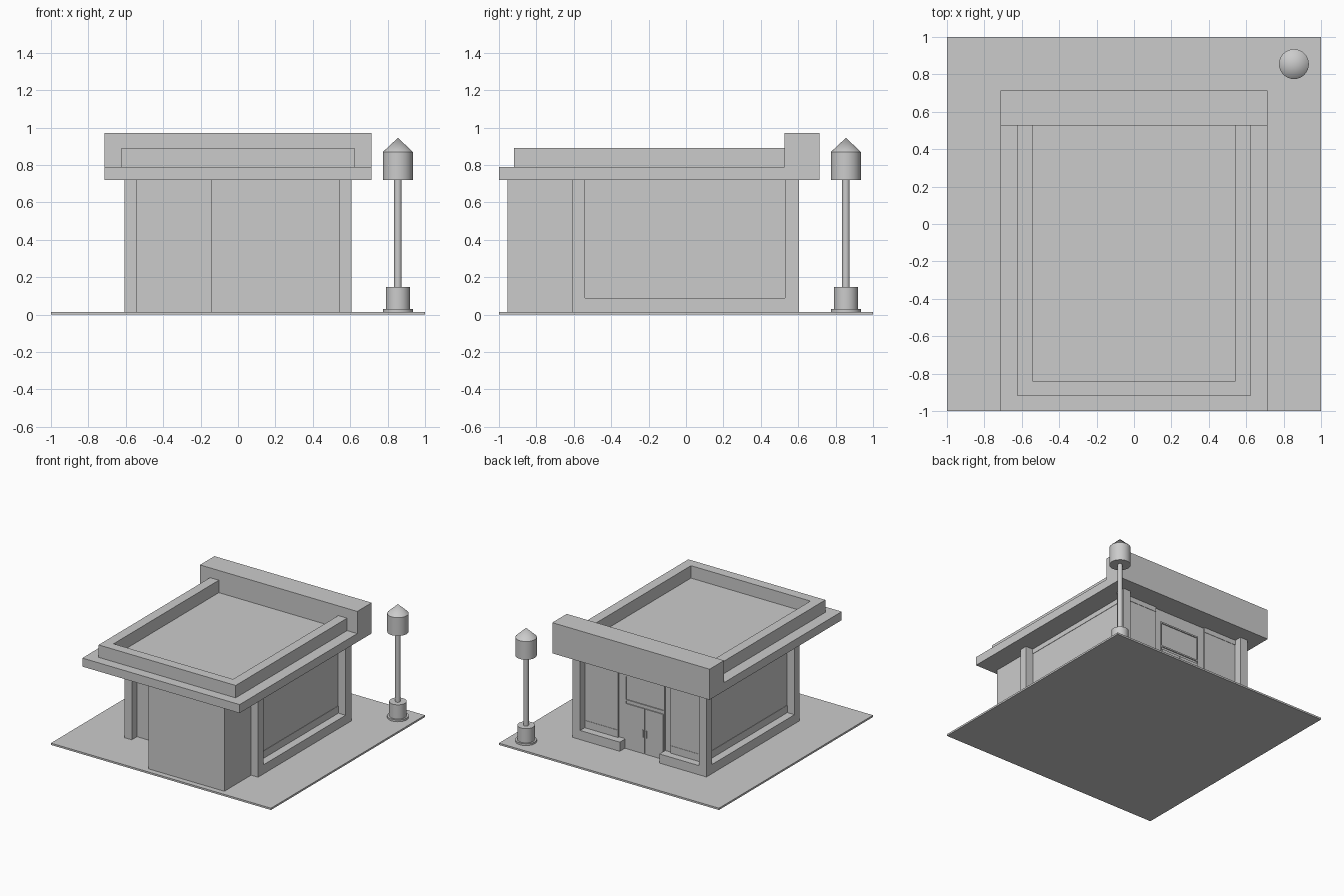
import bpy

if "Cube" in bpy.data.objects:
    bpy.data.objects.remove(bpy.data.objects["Cube"], do_unlink=True)

grey = bpy.data.materials.new("plain grey")
grey.use_nodes = True
COLOUR = (0.6, 0.6, 0.6, 1)
grey.diffuse_color = COLOUR
grey.node_tree.nodes["Principled BSDF"].inputs["Base Color"].default_value = COLOUR


def finish(name):
    ob = bpy.context.object
    ob.name = name
    ob.data.materials.append(grey)
    return ob


def box(name, x, y, z):
    """Box from (low, high) pairs on each axis."""
    bpy.ops.mesh.primitive_cube_add(size=1, location=[sum(p) / 2 for p in (x, y, z)])
    bpy.context.object.scale = [p[1] - p[0] for p in (x, y, z)]
    bpy.ops.object.transform_apply(location=False, rotation=False, scale=True)
    return finish(name)


def mirrored(name, x, y, z):
    """A box and its twin across x = 0."""
    box("left_" + name, x, y, z)
    box("right_" + name, (-x[1], -x[0]), y, z)


def turned(name, z, r1, r2):
    """Round lamp part, with bottom radius r1 and top radius r2."""
    bpy.ops.mesh.primitive_cone_add(vertices=32, radius1=r1, radius2=r2,
                                    depth=z[1] - z[0], location=(LAMP, LAMP, sum(z) / 2))
    finish(name)
    bpy.ops.object.shade_smooth_by_angle()


GROUND, SILL, EAVES, DECK = 0.015, 0.09, 0.72, 0.79
OUT, INN = 0.608, 0.54
WALL = (GROUND, EAVES)
LAMP = 0.855

# Ground slab and walls
box("ground_slab", (-1, 1), (-1, 1), (0, GROUND))
box("wall_core", (-INN, INN), (-INN, INN - 0.012), WALL)
box("rear_annex", (-0.145, 0.545), (-0.955, -INN), WALL)

# Corner posts and side sills
for end, y in (("front", (-OUT, -INN)), ("back", (INN - 0.012, OUT - 0.005))):
    mirrored(end + "_post", (INN, OUT), y, WALL)
mirrored("side_sill", (INN, OUT), (-INN, INN), (GROUND, SILL))

# Side window frames, just proud of the wall
for part, y, z in (("low_rail", (-INN, INN), (SILL, 0.15)),
                   ("top_rail", (-INN, INN), (0.68, EAVES))):
    mirrored("side_" + part, (INN, INN + 0.003), y, z)

# Shop front: windows beside a slightly recessed entrance
FRONT = (INN - 0.012, INN)
mirrored("shop_window", (0.238, INN), FRONT, WALL)
mirrored("shop_window_low_rail", (0.238, INN), (INN, INN + 0.003), (SILL, 0.15))
mirrored("shop_window_top_rail", (0.238, INN), (INN, INN + 0.003), (0.68, EAVES))
mirrored("shop_sill", (0.18, INN), (INN - 0.012, OUT - 0.005), (GROUND, SILL))

# Double doors, and the framed sign panel above
PLATE = (INN - 0.012, INN - 0.004)
mirrored("door_leaf", (0.003, 0.168), PLATE, (GROUND, 0.385))
mirrored("door_handle", (0.012, 0.02), (INN - 0.004, INN + 0.004), (0.15, 0.21))
mirrored("transom_side", (0.172, 0.182), PLATE, (GROUND, 0.62))
for name, z in (("transom_bottom", (0.405, 0.417)), ("transom_top", (0.608, 0.62))):
    box(name, (-0.172, 0.172), PLATE, z)

# Roof slab, parapet and tall fascia
box("roof_slab", (-0.715, 0.715), (-1, 0.53), (EAVES, DECK))
box("roof_fascia", (-0.715, 0.715), (0.527, 0.715), (EAVES, 0.972))
PARAPET = (DECK, 0.892)
mirrored("parapet", (0.543, 0.623), (-0.92, 0.527), PARAPET)
box("rear_parapet", (-0.543, 0.543), (-0.92, -0.84), PARAPET)

# Street lamp
turned("lamp_foot", (GROUND, 0.03), 0.08, 0.08)
turned("lamp_base", (0.03, 0.147), 0.065, 0.065)
turned("lamp_pole", (0.147, EAVES), 0.02, 0.02)
turned("lamp_head", (EAVES, 0.87), 0.08, 0.08)
turned("lamp_cap", (0.87, 0.945), 0.08, 0)
